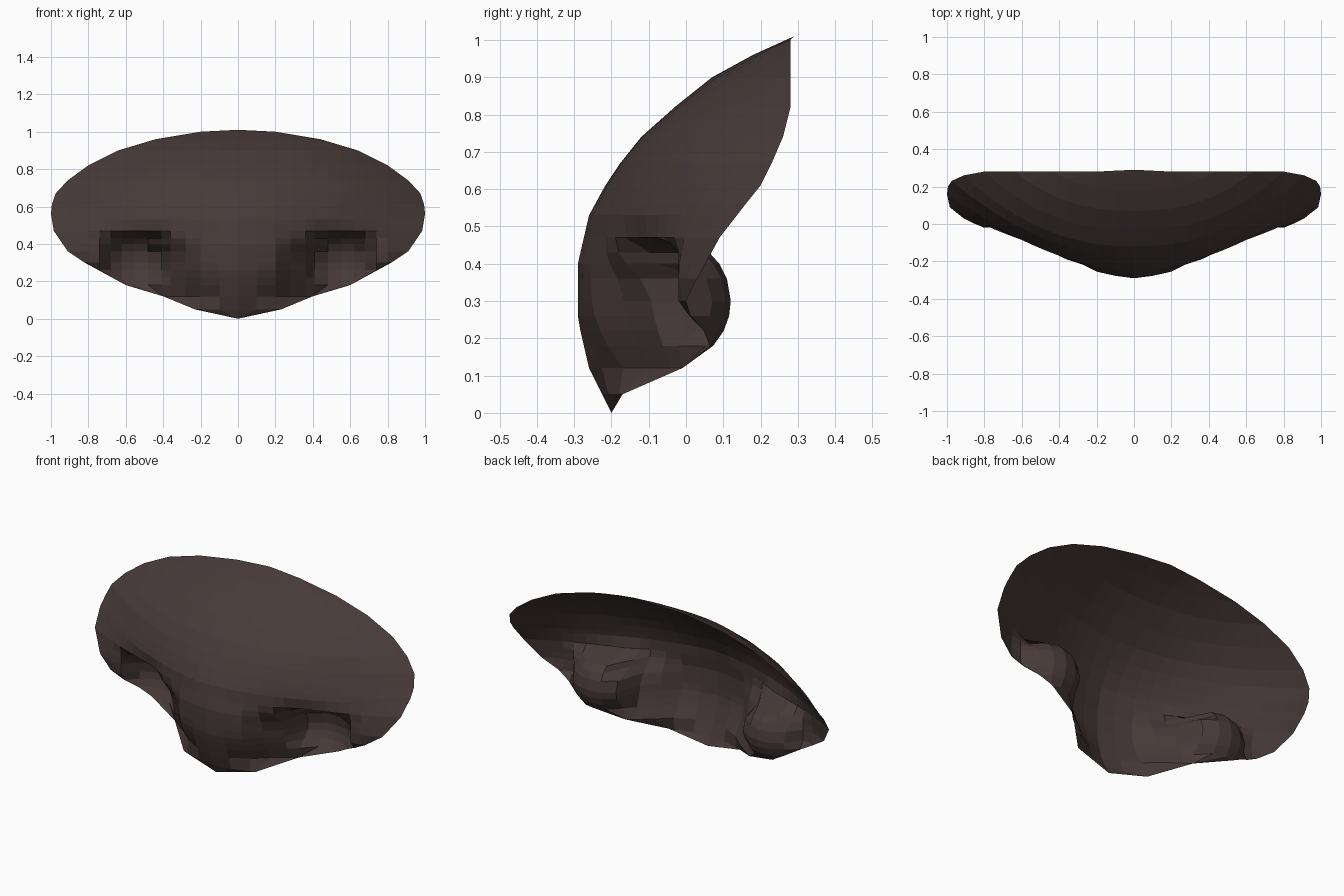
import bpy, bmesh, math

if "Cube" in bpy.data.objects:
    bpy.data.objects.remove(bpy.data.objects["Cube"])


def lerp(table, t):
    for (a, p), (b, q) in zip(table, table[1:]):
        if t <= b:
            return p + (q - p) * (t - a) / (b - a)
    return table[-1][1]


# centre-line profile (z, y)
centre = [(0, -.2), (.12, -.26), (.25, -.29), (.4, -.29), (.53, -.26), (.64, -.2), (.74, -.12),
          (.82, -.03), (.9, .07), (.96, .18), (1.01, .29)]
# rim outline: (z, x) and (z, y)
rim_x = [(0, 0), (.05, .23), (.12, .4), (.18, .6), (.3, .82), (.36, .91), (.47, .985), (.56, 1),
         (.61, .995), (.67, .975), (.74, .91), (.82, .8), (.9, .64), (.96, .44), (1.0, .2), (1.01, 0)]
rim_y = [(0, -.2), (.05, -.17), (.12, -.01), (.18, .04), (.3, .0), (.36, .03), (.47, .09), (.56, .16),
         (.61, .2), (.67, .23), (.74, .26), (.82, .28), (1.0, .28), (1.01, .29)]
rows = [0, .05, .12, .18, .22, .26, .3, .36, .4, .43, .47, .53, .56, .61, .67, .74, .82, .9, .96, 1.0, 1.01]
cols = [0, .1, .2, .28, .36, .41, .48, .55, .62, .68, .74, .8, .86, .91, .95, .975, 1]

# recess strength: soft near the nose, a sharp ledge under the outer brow
brow_inner = [(0, 0), (.08, 0), (.16, 1), (.3, 1), (.36, .75), (.45, 0), (2, 0)]
brow_outer = [(0, 0), (.08, 0), (.16, 1), (.43, 1), (.47, .15), (.53, 0), (2, 0)]
nose = [(0, 0), (.2, 0), (.36, .6), (.41, 1), (2, 1)]
round_power = [(0, 1.45), (.47, 1.45), (.8, 2.4), (2, 2.4)]


def depth(x, z):
    xr = lerp(rim_x, z)
    u = min(1, x / xr) if xr > 0 else 0
    yc, yr = lerp(centre, z), lerp(rim_y, z)
    y = yc + (yr - yc) * u ** lerp(round_power, z)
    # side wall of the nose and recess under the brow
    k = min(1, max(0, (x - .36) / .12))
    recess = lerp(brow_inner, z) * (1 - k) + lerp(brow_outer, z) * k
    y += (max(y, -.02) - y) * lerp(nose, x) * recess
    # rounded eye socket bulging backwards
    r = ((x - .55) / .175) ** 2 + ((z - .3) / .165) ** 2
    if r < 1:
        y = max(y, -.03 + .15 * math.sqrt(1 - r))
    return y


# half of the open shell; columns stop where they meet the rim
bm = bmesh.new()
grid = []
for z in rows:
    xs = [min(c, lerp(rim_x, z)) for c in cols]
    verts = {x: bm.verts.new((x, depth(x, z), z)) for x in xs}
    grid.append([verts[x] for x in xs])
for lo, hi in zip(grid, grid[1:]):
    for i in range(len(cols) - 1):
        loop = list(dict.fromkeys((lo[i], lo[i + 1], hi[i + 1], hi[i])))
        if len(loop) > 2:
            bm.faces.new(loop)
mesh = bpy.data.meshes.new("face_shell")
bm.to_mesh(mesh)
bm.free()
shell = bpy.data.objects.new("face_shell", mesh)
bpy.context.collection.objects.link(shell)

# mirrored other half
mod = shell.modifiers.new("mirror", 'MIRROR')
mod.use_axis[0] = True
mod.use_clip = True

# dark brown colour
mat = bpy.data.materials.new("dark_brown")
mat.diffuse_color = (.064, .043, .041, 1)
mat.use_nodes = True
mat.node_tree.nodes["Principled BSDF"].inputs["Base Color"].default_value = mat.diffuse_color
mesh.materials.append(mat)
